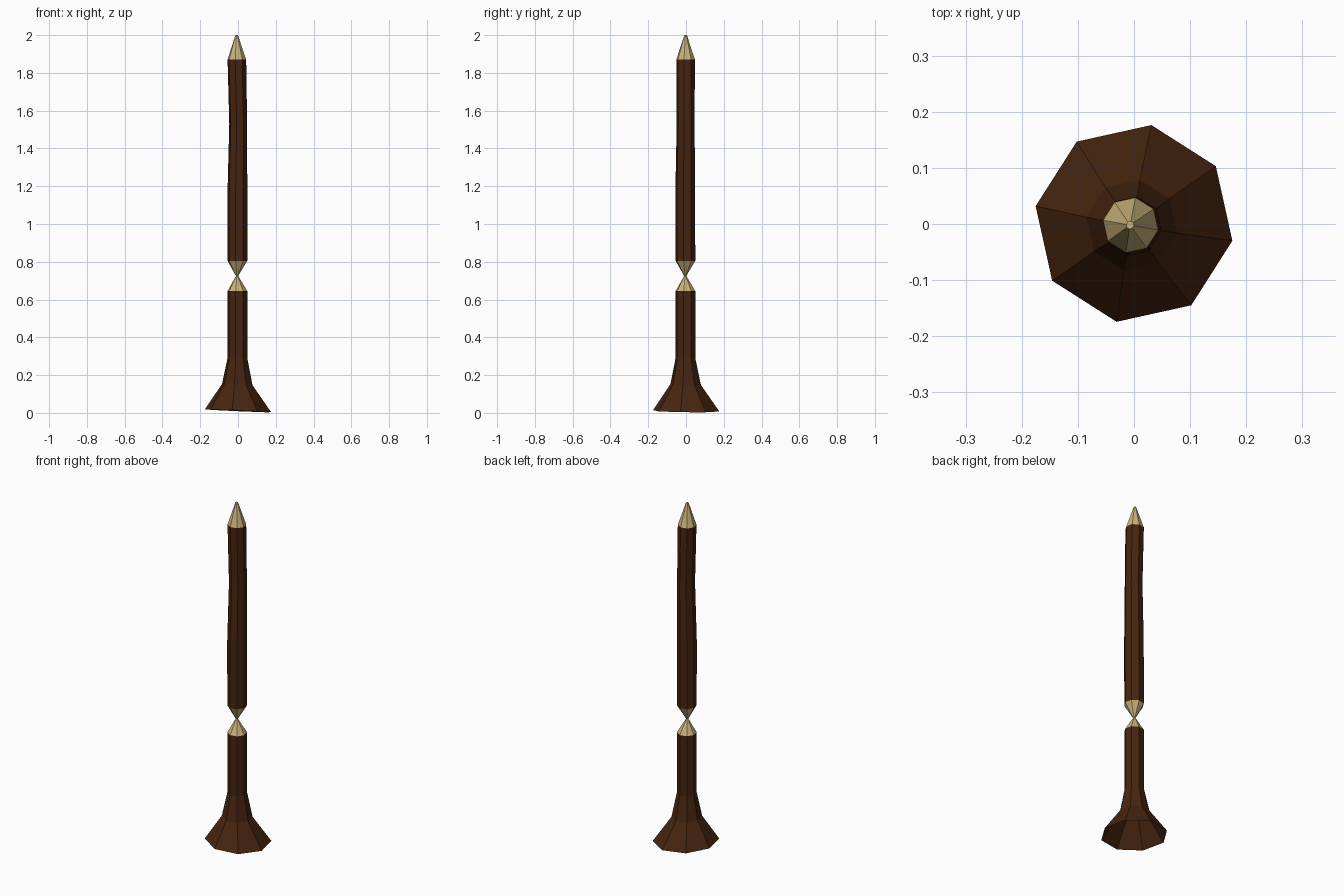
import bpy, bmesh, math

if "Cube" in bpy.data.objects:
    bpy.data.objects.remove(bpy.data.objects["Cube"])

SIDES = 8
PHASE = math.radians(-10)


def material(name, rgb):
    m = bpy.data.materials.new(name)
    m.diffuse_color = (*rgb, 1)
    m.use_nodes = True
    m.node_tree.nodes["Principled BSDF"].inputs["Base Color"].default_value = m.diffuse_color
    return m


bark = material("dark bark", (0.062, 0.018, 0.005))
wood = material("pale wood", (0.60, 0.46, 0.20))


def log(name, rings, cut_bands, cap_bottom, cap_top):
    """Loft octagonal rings (x, y, z, radius, x tilt, y tilt); cut_bands get pale wood."""
    bm = bmesh.new()
    loops = []
    for x, y, z, r, tx, ty in rings:
        loop = []
        for i in range(SIDES):
            a = PHASE + math.tau * i / SIDES
            dx, dy = r * math.cos(a), r * math.sin(a)
            loop.append(bm.verts.new((x + dx, y + dy, z + tx * dx + ty * dy)))
        loops.append(loop)
    for k in range(len(loops) - 1):
        for i in range(SIDES):
            j = (i + 1) % SIDES
            f = bm.faces.new((loops[k][i], loops[k][j], loops[k + 1][j], loops[k + 1][i]))
            f.material_index = 1 if k in cut_bands else 0
    if cap_bottom:
        bm.faces.new(loops[0][::-1]).material_index = 1
    if cap_top:
        bm.faces.new(loops[-1]).material_index = 1
    mesh = bpy.data.meshes.new(name)
    bm.to_mesh(mesh)
    bm.free()
    mesh.materials.append(bark)
    mesh.materials.append(wood)
    ob = bpy.data.objects.new(name, mesh)
    bpy.context.collection.objects.link(ob)


# flared root, open underneath, with a gnawed cone on top
log("stump", [
    (0, 0.001, 0.011, 0.178, -0.045, -0.012),
    (-0.004, -0.002, 0.15, 0.082, -0.04, -0.01),
    (-0.003, -0.003, 0.29, 0.053, 0, 0),
    (-0.003, -0.003, 0.645, 0.053, 0, 0),
    (-0.005, -0.004, 0.725, 0.006, 0, 0),
], {3}, False, False)

# slightly bent trunk with a gnawed cone at both ends
log("trunk", [
    (-0.005, -0.004, 0.725, 0.006, 0, 0),
    (-0.003, -0.003, 0.805, 0.053, 0, 0),
    (-0.003, -0.004, 1.18, 0.053, 0, 0),
    (0.001, -0.002, 1.53, 0.048, 0, 0),
    (-0.006, -0.002, 1.87, 0.050, 0, 0),
    (-0.007, -0.002, 2.0, 0.007, 0, 0),
], {0, 4}, False, True)
